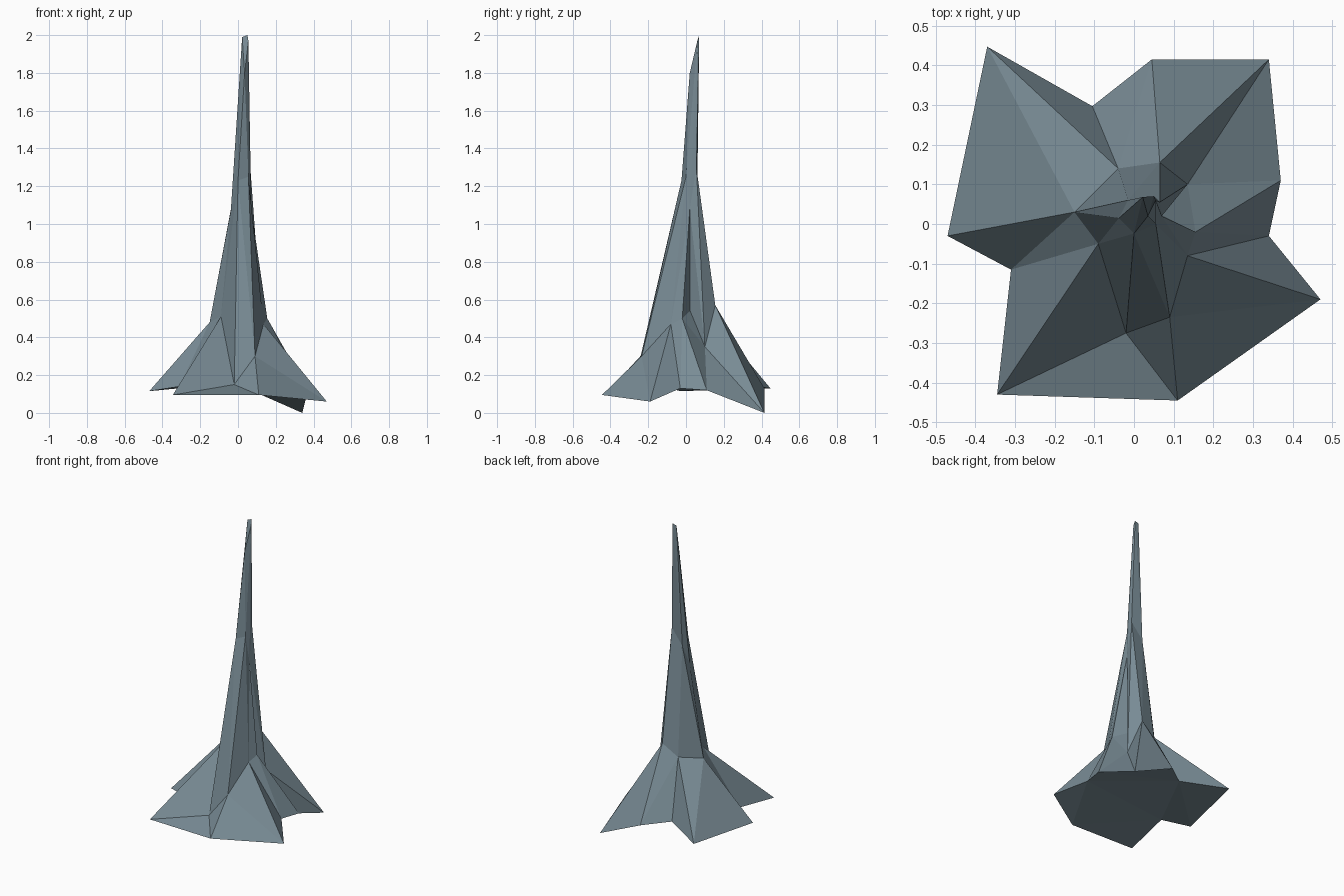
import bpy, bmesh

if "Cube" in bpy.data.objects:
    bpy.data.objects.remove(bpy.data.objects["Cube"])

# Root tips and valleys (uppercase, counter-clockwise from the right)
roots = {
    'L': (.47, -.19, .06), 'A': (.34, -.03, .13), 'B': (.37, .11, .12), 'C': (.34, .415, 0),
    'D': (.045, .415, .13), 'F': (-.105, .297, .15), 'E': (-.37, .447, .13), 'G': (-.47, -.03, .115),
    'H': (-.31, -.115, .14), 'I': (-.345, -.43, .095), 'J': (-.02, -.275, .15), 'K': (.11, -.445, .095),
}
# Root shoulders; Q is the inner fold on the right side
shoulders = {
    'a': (.135, -.08, .47), 'b': (.155, -.02, .50), 'Q': (.07, .022, .54), 'c': (.135, .10, .35),
    'd': (.065, .155, .57), 'e': (-.04, .14, .50), 'f': (-.15, .03, .48), 'g': (-.09, -.05, .51),
    'h': (.09, -.235, .30),
}
# Middle of the trunk
middle = {
    'q': (.055, 0, 1.25), 'r': (.07, .02, 1.08), 's': (.065, .055, 1.30),
    't': (-.015, .06, 1.20), 'u': (-.038, .015, 1.07), 'v': (0, -.024, 1.23),
}
# Broken tip
tip = {'w': (.035, .02, 1.80), 'x': (.055, .06, 1.97), 'y': (.05, .07, 2.0), 'z': (.022, .068, 1.99)}

bm = bmesh.new()
vert = {k: bm.verts.new(p) for ring in (roots, shoulders, middle, tip) for k, p in ring.items()}


def face(keys):
    bm.faces.new([vert[k] for k in keys])


def strip(low, high, moves, upper):
    """Zigzag of triangles between two rings; each move advances one side."""
    for n in moves:
        face((low, n, high))
        if n in upper:
            high = n
        else:
            low = n


strip('K', 'h', 'LaAbBcCdDeFEfGHgIJ', shoulders)      # root flare
face('JKh')
face('bcQ')                                           # floor of the side fold
strip('h', 'q', 'arbQcsdtefugvJhq', middle)           # lower trunk
strip('v', 'w', 'qxrsytzuvw', tip)                    # upper trunk
face('wxy')
face('wyz')
face(list(roots))                                     # underside
bmesh.ops.triangulate(bm, faces=[f for f in bm.faces if len(f.verts) > 4])
bmesh.ops.recalc_face_normals(bm, faces=bm.faces[:])

mesh = bpy.data.meshes.new('tree_trunk')
bm.to_mesh(mesh)
bm.free()
trunk = bpy.data.objects.new('tree_trunk', mesh)
bpy.context.collection.objects.link(trunk)

# Slate bark
bark = bpy.data.materials.new('bark')
bark.diffuse_color = (.19, .26, .30, 1)
bark.use_nodes = True
bark.node_tree.nodes["Principled BSDF"].inputs["Base Color"].default_value = bark.diffuse_color
mesh.materials.append(bark)
